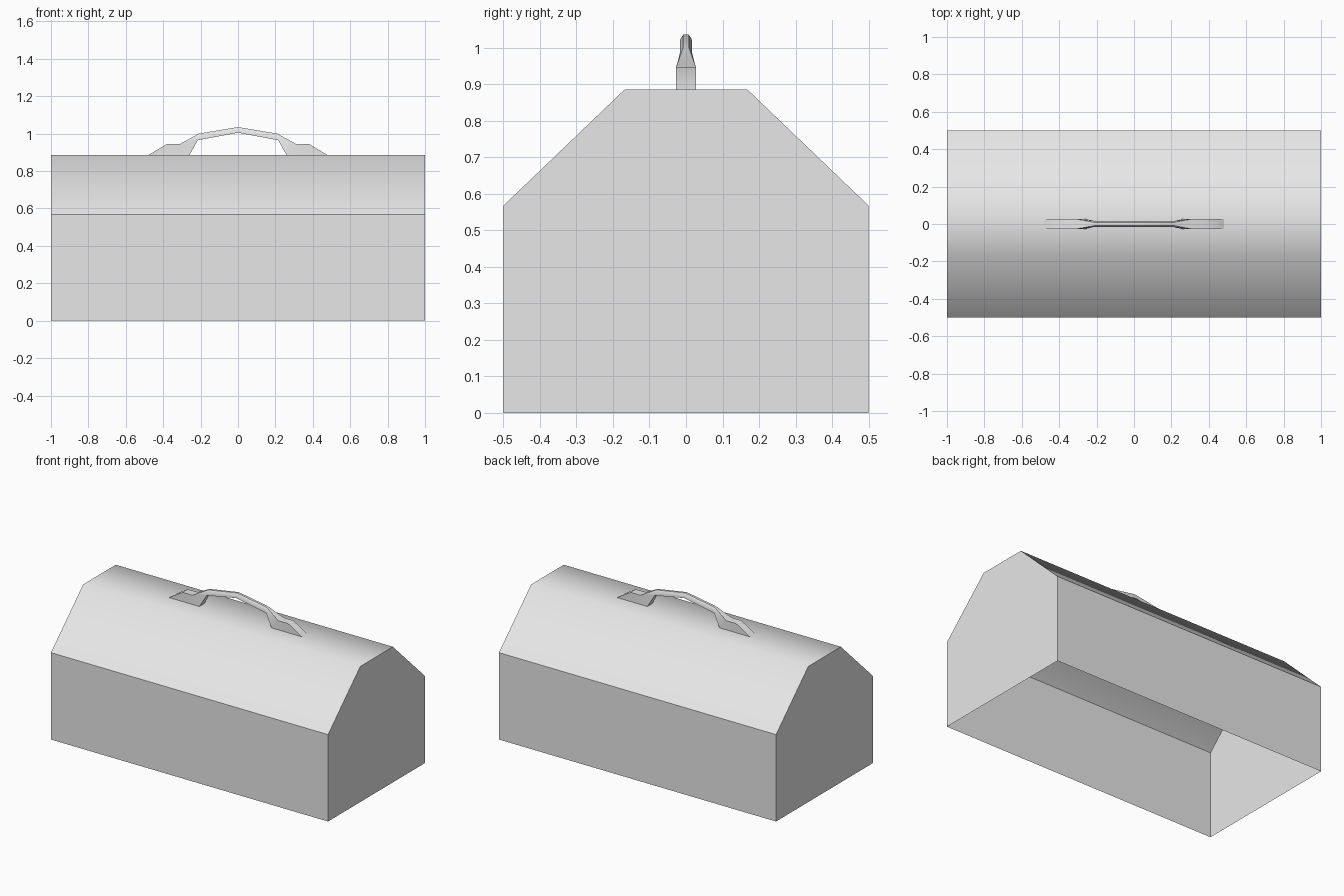
import bpy, bmesh, math

cube = bpy.data.objects.get("Cube")
if cube:
    bpy.data.objects.remove(cube, do_unlink=True)

grey = bpy.data.materials.new("plain grey")
grey.use_nodes = True
colour = (0.8, 0.8, 0.8, 1)
grey.diffuse_color = colour
grey.node_tree.nodes["Principled BSDF"].inputs["Base Color"].default_value = colour


def finish(name, bm, angle):
    bmesh.ops.remove_doubles(bm, verts=bm.verts[:], dist=0.0005)
    bmesh.ops.recalc_face_normals(bm, faces=bm.faces[:])
    mesh = bpy.data.meshes.new(name)
    bm.to_mesh(mesh)
    bm.free()
    mesh.materials.append(grey)
    obj = bpy.data.objects.new(name, mesh)
    bpy.context.collection.objects.link(obj)
    bpy.ops.object.select_all(action='DESELECT')
    obj.select_set(True)
    bpy.context.view_layer.objects.active = obj
    bpy.ops.object.shade_smooth_by_angle(angle=math.radians(angle))


def loft(bm, rings, closed):
    rows = [[bm.verts.new(p) for p in ring] for ring in rings]
    for a, b in zip(rows, rows[1:]):
        n = len(a)
        for i in range(n if closed else n - 1):
            j = (i + 1) % n
            bm.faces.new((a[i], a[j], b[j], b[i]))
    return rows


# Box shell with sloping lid, open underneath
ROOF = 0.885
half = [(0.5, 0), (0.5, 0.567), (0.168, ROOF)]
profile = half + [(-y, z) for y, z in reversed(half)]
bm = bmesh.new()
ends = loft(bm, [[(x, y, z) for y, z in profile] for x in (-1, 1)], False)
for end in ends:
    bm.faces.new(end)
finish("box_shell", bm, 45)

# Carrying handle: top point, shoulder height, bottom point, half width, top half width
stations = [
    (0.00, 1.035, 1.022, 0.000, 1.005, 0.016, 0.008),
    (0.21, 1.000, 0.988, 0.215, 0.965, 0.016, 0.008),
    (0.31, 0.945, 0.945, 0.260, ROOF, 0.027, 0.027),
    (0.38, 0.945, 0.945, 0.380, ROOF, 0.027, 0.027),
    (0.48, ROOF, ROOF, 0.480, ROOF, 0.027, 0.027),
]


def handle_ring(side, xt, zt, zs, xb, zb, w, t):
    right = [(side * xb, w, zb), (side * xt, w, zs), (side * xt, t, zt)]
    return right + [(x, -y, z) for x, y, z in reversed(right)]


rings = [handle_ring(-1, *s) for s in reversed(stations[1:])]
rings += [handle_ring(1, *s) for s in stations]
bm = bmesh.new()
loft(bm, rings, True)
bmesh.ops.remove_doubles(bm, verts=bm.verts[:], dist=0.0005)
# The feet rest directly on the lid
hidden = [f for f in bm.faces if all(v.co.z < ROOF + 0.001 for v in f.verts)]
bmesh.ops.delete(bm, geom=hidden, context='FACES')
finish("carrying_handle", bm, 35)
